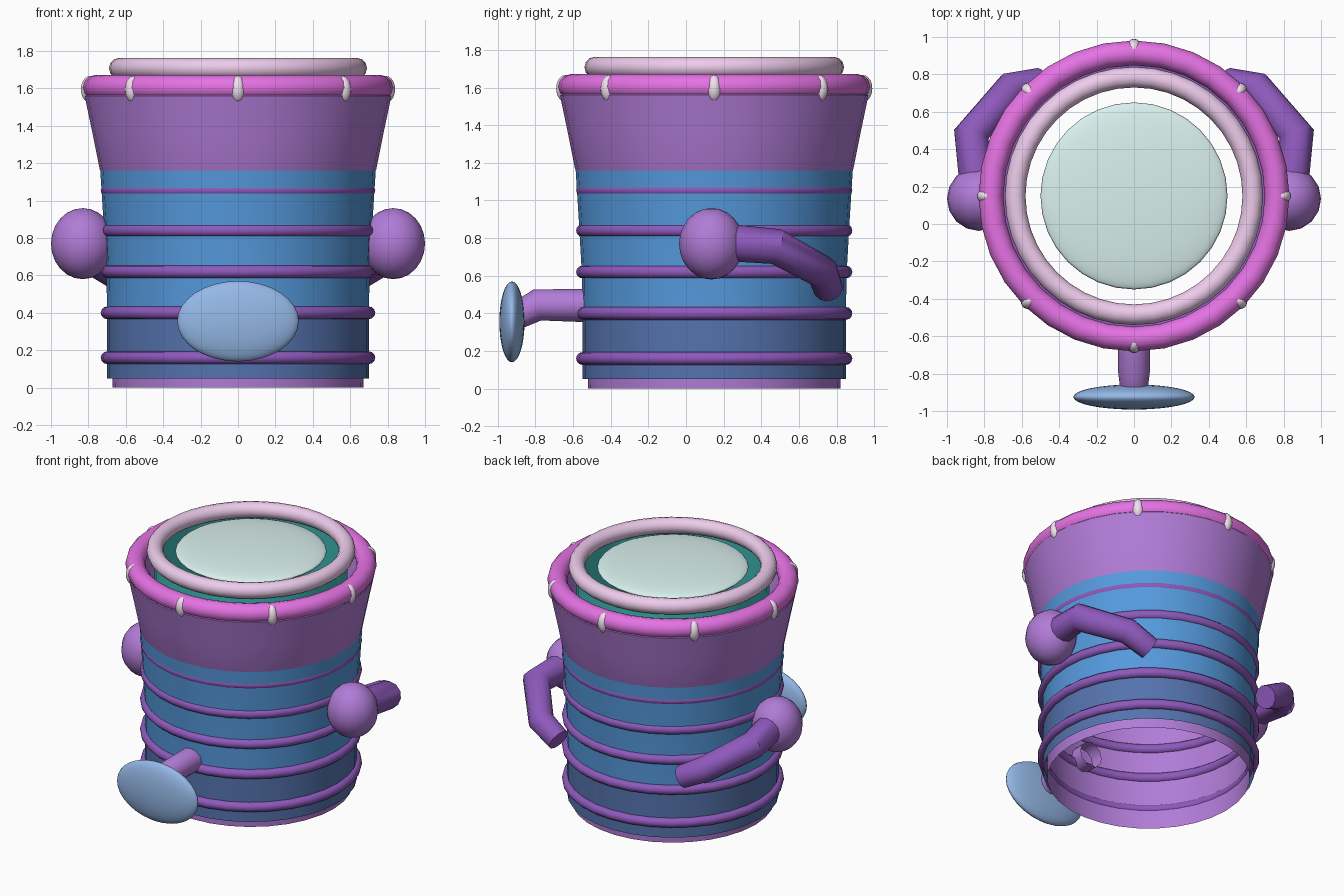
import bpy, math

if "Cube" in bpy.data.objects:
    bpy.data.objects.remove(bpy.data.objects["Cube"])

CY = 0.15  # body axis offset in y


def mat(name, c):
    m = bpy.data.materials.new(name)
    m.diffuse_color = (*c, 1)
    m.use_nodes = True
    m.node_tree.nodes["Principled BSDF"].inputs["Base Color"].default_value = m.diffuse_color
    return m


PURPLE = mat("purple", (0.44, 0.20, 0.68))
BLUE = mat("blue", (0.09, 0.32, 0.72))
NAVY = mat("navy", (0.09, 0.17, 0.42))
VIOLET = mat("violet", (0.27, 0.10, 0.50))
MAGENTA = mat("magenta", (0.78, 0.17, 0.77))
PINK = mat("pink", (0.85, 0.60, 0.83))
PALE = mat("pale", (0.88, 0.75, 0.87))
MINT = mat("mint", (0.70, 0.88, 0.86))
TEAL = mat("teal", (0.05, 0.52, 0.50))
SKY = mat("sky", (0.30, 0.48, 0.80))


def finish(o, name, m):
    o.name = name
    o.data.materials.append(m)
    bpy.ops.object.select_all(action='DESELECT')
    o.select_set(True)
    bpy.context.view_layer.objects.active = o
    bpy.ops.object.shade_smooth_by_angle(angle=math.radians(40))
    return o


def shell(name, prof, m, n=32):
    """Open surface of revolution from (radius, z) points."""
    verts = [(r * math.cos(2 * math.pi * i / n), CY + r * math.sin(2 * math.pi * i / n), z)
             for r, z in prof for i in range(n)]
    faces = [(k * n + i, k * n + (i + 1) % n, (k + 1) * n + (i + 1) % n, (k + 1) * n + i)
             for k in range(len(prof) - 1) for i in range(n)]
    me = bpy.data.meshes.new(name)
    me.from_pydata(verts, [], faces)
    o = bpy.data.objects.new(name, me)
    bpy.context.collection.objects.link(o)
    return finish(o, name, m)


def ring(name, z, major, minor, m, n=32):
    bpy.ops.mesh.primitive_torus_add(location=(0, CY, z), major_radius=major, minor_radius=minor,
                                     major_segments=n, minor_segments=12)
    return finish(bpy.context.object, name, m)


def ball(name, loc, scale, m, seg=32, rings=16, rot=0):
    bpy.ops.mesh.primitive_uv_sphere_add(segments=seg, ring_count=rings, location=loc,
                                         rotation=(0, 0, rot))
    o = bpy.context.object
    o.scale = scale
    return finish(o, name, m)


def tube(name, pts, m, caps):
    """Bent tube through (x, y, z, radius) points."""
    cu = bpy.data.curves.new(name, 'CURVE')
    cu.dimensions = '3D'
    cu.bevel_depth = 1.0
    cu.bevel_resolution = 4
    cu.use_fill_caps = caps
    sp = cu.splines.new('POLY')
    sp.points.add(len(pts) - 1)
    for p, (x, y, z, r) in zip(sp.points, pts):
        p.co = (x, y, z, 1)
        p.radius = r
    o = bpy.data.objects.new(name, cu)
    bpy.context.collection.objects.link(o)
    bpy.ops.object.select_all(action='DESELECT')
    o.select_set(True)
    bpy.context.view_layer.objects.active = o
    bpy.ops.object.convert(target='MESH')
    return finish(bpy.context.object, name, m)


# Layered body shells, open at the bottom
shell("inner_body", [(0.67, 0), (0.675, 0.2), (0.69, 0.4), (0.69, 0.7), (0.715, 1.1)], PURPLE)
shell("lower_band", [(0.70, 0.05), (0.70, 0.38)], NAVY)
shell("middle_band", [(0.70, 0.38), (0.703, 0.6), (0.72, 0.9), (0.737, 1.17)], BLUE)
shell("flared_collar", [(0.715, 1.1), (0.74, 1.17), (0.78, 1.37), (0.82, 1.56), (0.765, 1.62)], PURPLE)
shell("inner_liner", [(0.64, 1.2), (0.635, 1.7)], TEAL)

# Hoops around the body
for i, z in enumerate((0.16, 0.40, 0.62, 0.84, 1.055)):
    ring(f"hoop_{i + 1}", z, 0.70, 0.034, VIOLET)

# Top rim, inner ring and floating lid
ring("rim", 1.605, 0.765, 0.066, MAGENTA)
ring("top_ring", 1.708, 0.635, 0.055, PINK, 40)
ball("lid", (0, CY, 1.70), (0.5, 0.5, 0.055), MINT)

# Studs on the rim
for i in range(8):
    a = i * math.pi / 4
    ball(f"stud_{i + 1}", (0.79 * math.cos(a), CY + 0.79 * math.sin(a), 1.595),
         (0.05, 0.042, 0.072), PALE, 16, 10, a)

# Shoulders and bent arms
for s, side in ((1, "right"), (-1, "left")):
    ball(f"shoulder_{side}", (s * 0.83, 0.135, 0.77), (0.17, 0.172, 0.19), PURPLE, 16, 12)
    tube(f"arm_{side}", [(s * 0.83, 0.18, 0.78, 0.10), (s * 0.87, 0.48, 0.755, 0.095),
                         (s * 0.66, 0.725, 0.62, 0.088), (s * 0.50, 0.755, 0.535, 0.08)], VIOLET, True)

# Front spout and its oval plate
tube("spout", [(0, -0.44, 0.44, 0.09), (0, -0.79, 0.445, 0.085), (0, -0.91, 0.38, 0.07)], PURPLE, False)
ball("spout_plate", (0, -0.925, 0.355), (0.325, 0.067, 0.215), SKY)
